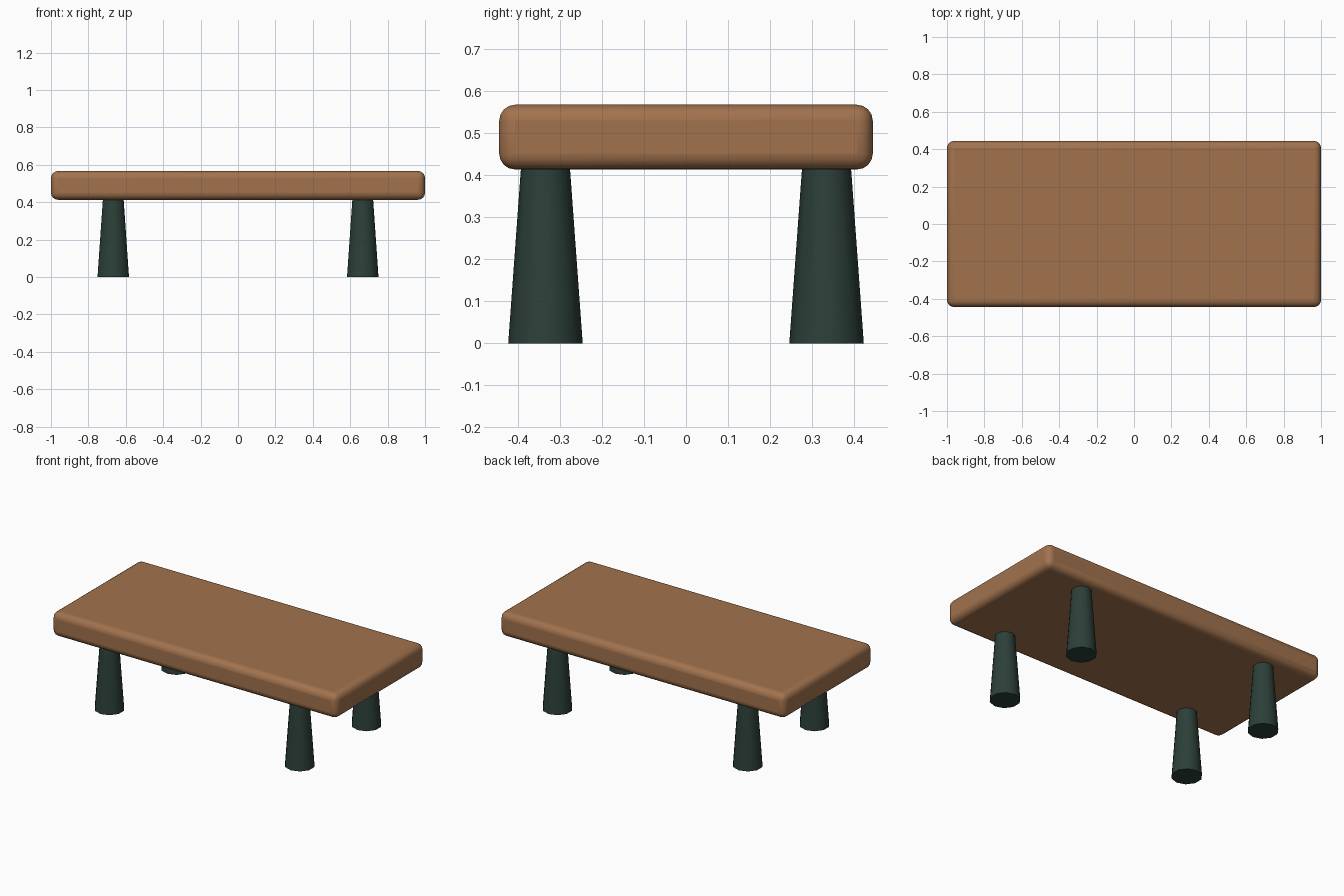
import bpy
import math

if "Cube" in bpy.data.objects:
    bpy.data.objects.remove(bpy.data.objects["Cube"])

def material(name, color):
    m = bpy.data.materials.new(name)
    m.diffuse_color = color
    m.use_nodes = True
    m.node_tree.nodes["Principled BSDF"].inputs["Base Color"].default_value = m.diffuse_color
    return m

wood = material("wood", (0.36, 0.17, 0.075, 1))
dark_green = material("dark_green", (0.025, 0.05, 0.04, 1))

BOTTOM, TOP = 0.413, 0.567

# Rounded slab top
bpy.ops.mesh.primitive_cube_add(size=1, location=(0, 0, (BOTTOM + TOP) / 2))
slab = bpy.context.object
slab.name = "table_top"
slab.dimensions = (2.0, 0.888, TOP - BOTTOM)
bpy.ops.object.transform_apply(location=False, rotation=False, scale=True)
slab.data.materials.append(wood)
bpy.ops.object.shade_smooth_by_angle(angle=math.radians(40))
bevel = slab.modifiers.new("rounded_edges", 'BEVEL')
bevel.width = 0.038
bevel.segments = 4
bpy.ops.object.modifier_apply(modifier=bevel.name)
bpy.ops.object.shade_smooth_by_angle(angle=math.radians(40))

# Four tapered ten-sided legs
for sy, end in ((-1, "front"), (1, "back")):
    for sx, side in ((-1, "left"), (1, "right")):
        bpy.ops.mesh.primitive_cone_add(
            vertices=10, radius1=0.0885, radius2=0.0585, depth=BOTTOM,
            location=(sx * 0.667, sy * 0.334, BOTTOM / 2))
        leg = bpy.context.object
        leg.name = f"{end}_{side}_leg"
        leg.data.materials.append(dark_green)
        bpy.ops.object.shade_smooth_by_angle(angle=math.radians(40))
